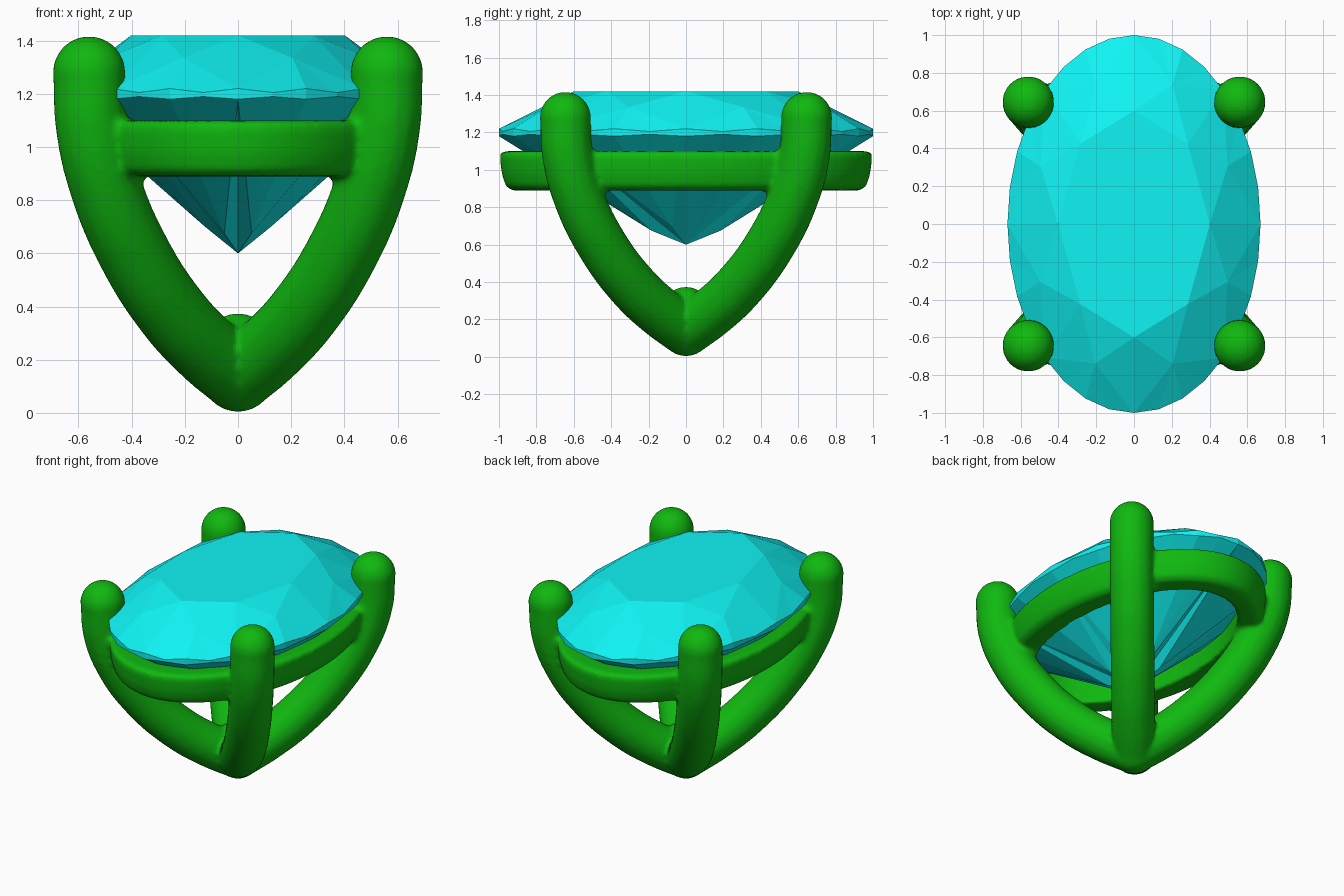
import bpy, bmesh, math
from mathutils import Vector

if "Cube" in bpy.data.objects:
    bpy.data.objects.remove(bpy.data.objects["Cube"])

RX, RY = 0.67, 1.0


def material(name, color):
    m = bpy.data.materials.new(name)
    m.diffuse_color = color
    m.use_nodes = True
    m.node_tree.nodes["Principled BSDF"].inputs["Base Color"].default_value = m.diffuse_color
    return m


def mesh_object(name, bm):
    bmesh.ops.recalc_face_normals(bm, faces=bm.faces)
    me = bpy.data.meshes.new(name)
    bm.to_mesh(me)
    bm.free()
    ob = bpy.data.objects.new(name, me)
    bpy.context.collection.objects.link(ob)
    return ob


# Oval brilliant-cut gem: table, star points, scalloped girdle, pavilion, culet
def build_gem():
    bm = bmesh.new()

    def pt(r, step, z):
        a = step * math.tau / 32
        return bm.verts.new((RX * r * math.cos(a), RY * r * math.sin(a), z))

    table = [pt(0.6, 4 * i, 1.42) for i in range(8)]
    star = [pt(0.8, 4 * i + 2, 1.335) for i in range(8)]
    top = [pt(1, i, 1.205 if i % 2 else 1.22) for i in range(32)]
    low = [pt(1, i, 1.19 if i % 2 else 1.18) for i in range(32)]
    pav = [pt(0.2, 4 * i + 2, 0.70 if i in (0, 3, 4, 7) else 0.675) for i in range(8)]
    culet = bm.verts.new((0, 0, 0.6))
    bm.faces.new(table)
    for i in range(32):
        j = (i + 1) % 32
        bm.faces.new((top[i], top[j], low[j], low[i]))
        s = i // 4
        bm.faces.new((star[s], top[i], top[j]))
        bm.faces.new((pav[s], low[j], low[i]))
    for i in range(8):
        bm.faces.new((table[i], star[i], table[(i + 1) % 8]))
        bm.faces.new((table[i], star[i - 1], top[4 * i]))
        bm.faces.new((table[i], top[4 * i], star[i]))
        bm.faces.new((culet, pav[i], low[4 * i]))
        bm.faces.new((culet, low[4 * i], pav[i - 1]))
    bmesh.ops.dissolve_limit(bm, angle_limit=0.02, verts=bm.verts, edges=bm.edges)
    return mesh_object("gem", bm)


# Oval seat ring swept from a (inset, height) profile
def build_ring():
    bm = bmesh.new()
    profile = [(0.03, 1.10), (0.008, 1.09), (0.005, 1.06), (0.015, 0.98), (0.035, 0.915),
               (0.07, 0.89), (0.19, 0.89), (0.16, 1.10)]
    n = 96
    rows = []
    for i in range(n):
        a = i * math.tau / n
        rows.append([bm.verts.new(((RX - t) * math.cos(a), (RY - t) * math.sin(a), z))
                     for t, z in profile])
    m = len(profile)
    for i in range(n):
        a, b = rows[i], rows[(i + 1) % n]
        for k in range(m):
            bm.faces.new((a[k], b[k], b[(k + 1) % m], a[(k + 1) % m]))
    return mesh_object("seat_ring", bm)


def ball(loc, r):
    bpy.ops.mesh.primitive_uv_sphere_add(segments=32, ring_count=16, radius=r, location=loc)
    return bpy.context.object


# Curved round prong rising along a diagonal
def build_prong(sx, sy, r=0.137):
    path = [(0, 0.14), (0.12, 0.24), (0.245, 0.375), (0.39, 0.60),
            (0.50, 0.86), (0.55, 1.08), (0.56, 1.28)]
    cu = bpy.data.curves.new("prong", "CURVE")
    cu.dimensions = "3D"
    cu.bevel_depth = r
    cu.bevel_resolution = 6
    cu.use_fill_caps = True
    sp = cu.splines.new("BEZIER")
    sp.bezier_points.add(len(path) - 1)
    for p, (d, z) in zip(sp.bezier_points, path):
        p.co = (sx * d, sy * d * 0.645 / 0.56, z)
        p.handle_left_type = p.handle_right_type = "AUTO"
    ob = bpy.data.objects.new("prong", cu)
    bpy.context.collection.objects.link(ob)
    bpy.ops.object.select_all(action="DESELECT")
    ob.select_set(True)
    bpy.context.view_layer.objects.active = ob
    bpy.ops.object.convert(target="MESH")
    return [bpy.context.object, ball((sx * 0.56, sy * 0.645, 1.28), r)]


gem = build_gem()
gem.data.materials.append(material("gem_cyan", (0.005, 0.9, 0.9, 1)))

# Setting: prongs, ring and base fused into one softly blended solid
parts = [build_ring(), ball((0, 0, 0.14), 0.137), ball((0, 0, 0.24), 0.135)]
for sx in (-1, 1):
    for sy in (-1, 1):
        parts += build_prong(sx, sy)
bpy.ops.object.select_all(action="DESELECT")
for p in parts:
    p.select_set(True)
bpy.context.view_layer.objects.active = parts[0]
bpy.ops.object.join()
setting = bpy.context.object
setting.name = "prong_setting"
remesh = setting.modifiers.new("fuse", "REMESH")
remesh.mode = "VOXEL"
remesh.voxel_size = 0.016
smooth = setting.modifiers.new("soften", "SMOOTH")
smooth.factor = 0.5
smooth.iterations = 5
for mod in ("fuse", "soften"):
    bpy.ops.object.modifier_apply(modifier=mod)
bpy.ops.object.shade_smooth()
setting.data.materials.clear()
setting.data.materials.append(material("setting_green", (0.005, 0.48, 0.005, 1)))
